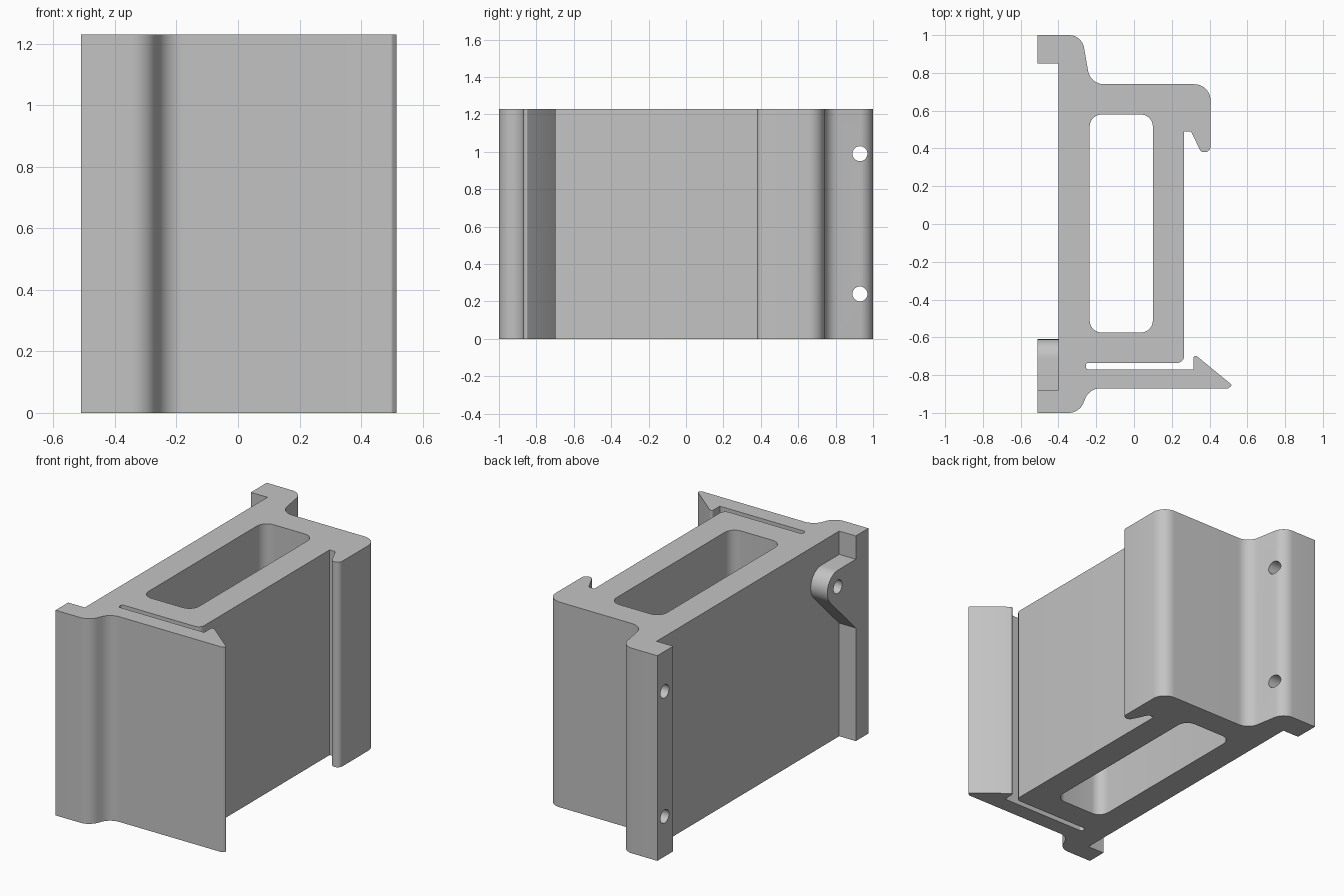
import bpy, bmesh, math
from mathutils import Vector

cube = bpy.data.objects.get("Cube")
if cube:
    bpy.data.objects.remove(cube, do_unlink=True)

HEIGHT = 1.23
BACK, WALL = -0.51, -0.40      # outer mounting plane and main wall plane
HOLE_R = 0.04

grey = bpy.data.materials.new("plain grey")
grey.use_nodes = True
grey.diffuse_color = (0.55, 0.55, 0.55, 1)
grey.node_tree.nodes["Principled BSDF"].inputs["Base Color"].default_value = grey.diffuse_color


def rounded(corners, steps=8):
    """Outline from (u, v, radius) corners, each filleted by an arc."""
    out = []
    for i, (u, v, r) in enumerate(corners):
        p = Vector((u, v))
        if r == 0:
            out.append(p)
            continue
        a = (Vector(corners[i - 1][:2]) - p).normalized()
        b = (Vector(corners[(i + 1) % len(corners)][:2]) - p).normalized()
        half = a.angle(b) / 2
        centre = p + (a + b).normalized() * (r / math.sin(half))
        start = p + a * (r / math.tan(half)) - centre
        end = p + b * (r / math.tan(half)) - centre
        sweep = math.pi - 2 * half
        for k in range(steps + 1):
            t = k / steps
            out.append(centre + (start * math.sin((1 - t) * sweep)
                                 + end * math.sin(t * sweep)) / math.sin(sweep))
    return out


def prism(name, outline, lo, hi, axis="z"):
    """Extrude an outline along z (u=x, v=y) or along x (u=y, v=z)."""
    place = (lambda p, h: (p.x, p.y, h)) if axis == "z" else (lambda p, h: (h, p.x, p.y))
    bm = bmesh.new()
    low = [bm.verts.new(place(p, lo)) for p in outline]
    high = [bm.verts.new(place(p, hi)) for p in outline]
    bm.faces.new(low)
    bm.faces.new(high)
    n = len(low)
    for i in range(n):
        j = (i + 1) % n
        bm.faces.new((low[i], low[j], high[j], high[i]))
    bmesh.ops.recalc_face_normals(bm, faces=bm.faces)
    mesh = bpy.data.meshes.new(name)
    bm.to_mesh(mesh)
    bm.free()
    mesh.materials.append(grey)
    ob = bpy.data.objects.new(name, mesh)
    bpy.context.collection.objects.link(ob)
    return ob


def circle(y, z, r, n=32):
    return [Vector((y + r * math.cos(math.tau * k / n),
                    z + r * math.sin(math.tau * k / n))) for k in range(n)]


def cut(target, cutters):
    """Subtract the cutters, apply, and discard them."""
    bpy.ops.object.select_all(action="DESELECT")
    bpy.context.view_layer.objects.active = target
    target.select_set(True)
    for c in cutters:
        c.hide_render = True
        mod = target.modifiers.new("cut", "BOOLEAN")
        mod.operation, mod.solver, mod.object = "DIFFERENCE", "EXACT", c
        bpy.ops.object.modifier_apply(modifier=mod.name)
        bpy.data.objects.remove(c, do_unlink=True)
    bpy.ops.object.shade_smooth_by_angle(angle=math.radians(30))


# Extruded body: rear flange, hook, box wall, spring slot, barbed latch, front flange
body = prism("bracket_body", rounded([
    (BACK, 1, 0), (-0.276, 1, 0.08), (-0.231, 0.74, 0.085),
    (0.405, 0.74, 0.085), (0.405, 0.38, 0.03), (0.355, 0.38, 0.025),
    (0.302, 0.49, 0), (0.265, 0.49, 0),
    (0.265, -0.735, 0.035), (-0.255, -0.735, 0.014), (-0.255, -0.77, 0.014),
    (0.315, -0.77, 0), (0.315, -0.685, 0.012), (0.52, -0.853, 0.008), (0.5, -0.87, 0.01),
    (-0.235, -0.87, 0.085), (-0.29, -1, 0.085), (BACK, -1, 0),
    (BACK, -0.88, 0), (WALL, -0.88, 0), (WALL, 0.85, 0), (BACK, 0.85, 0),
]), 0, HEIGHT)

# Rounded rectangular cavity and the two flange screw holes
cavity = prism("cavity_cutter", rounded([
    (-0.235, -0.575, 0.065), (0.1, -0.575, 0.065),
    (0.1, 0.58, 0.065), (-0.235, 0.58, 0.065)]), -0.1, HEIGHT + 0.1)
holes = [prism("flange_hole_cutter", circle(0.93, z, HOLE_R), -0.7, 0.1, "x")
         for z in (0.24, 0.99)]
cut(body, [cavity] + holes)

# Mounting tab: round nose with a sloped underside and one screw hole
nose_y, nose_z, nose_r = -0.71, 0.99, 0.1
arc = [Vector((nose_y + nose_r * math.cos(a), nose_z + nose_r * math.sin(a)))
       for a in (math.radians(-45 + 135 * k / 16) for k in range(17))]
tab = prism("mounting_tab", [Vector((-0.88, 0.678))] + arc
            + [Vector((-0.88, nose_z + nose_r))], BACK, WALL, "x")
cut(tab, [prism("tab_hole_cutter", circle(nose_y, nose_z, HOLE_R), -0.7, 0.1, "x")])
